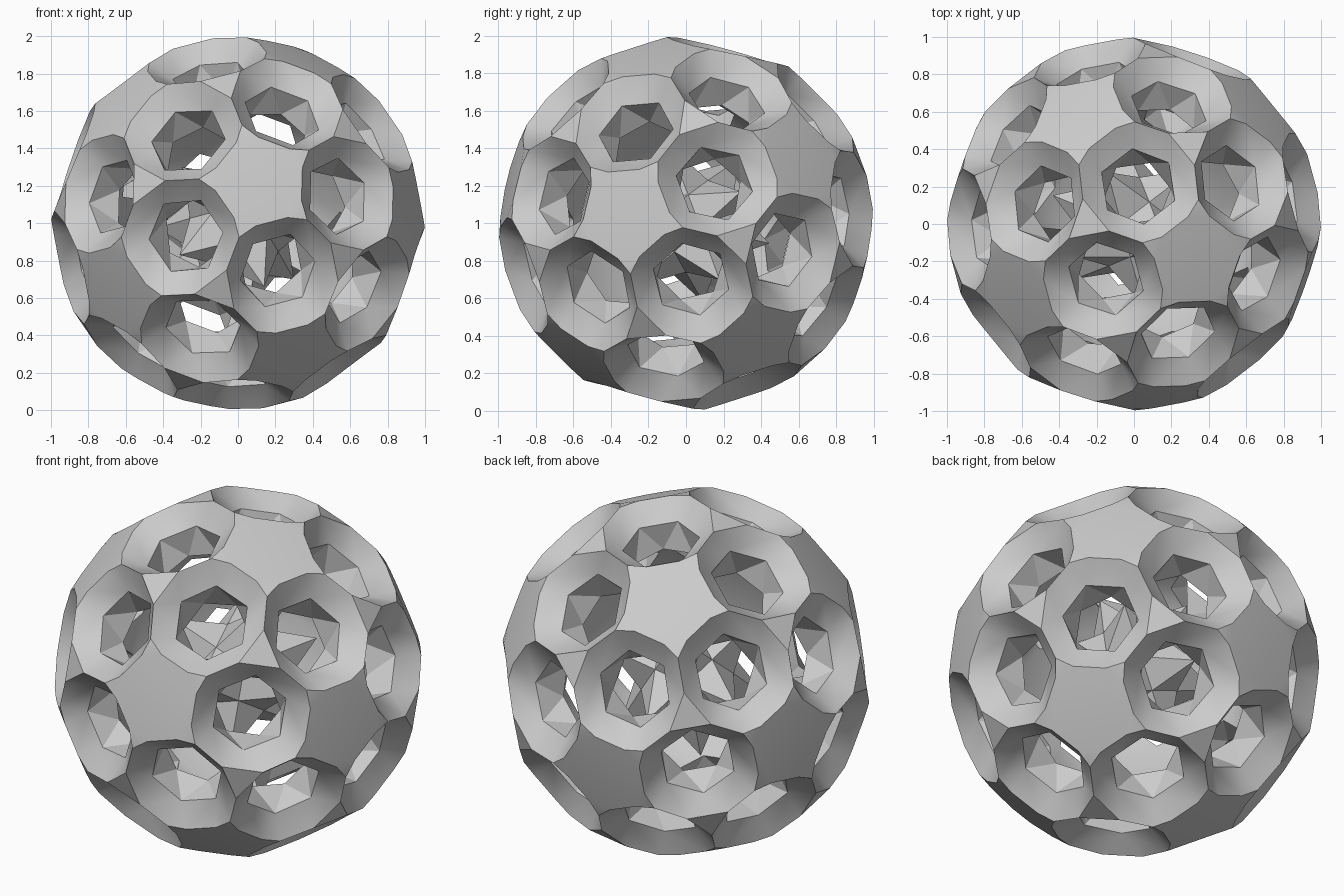
import bpy, bmesh, math
from mathutils import Vector, Matrix

cube = bpy.data.objects.get("Cube")
if cube:
    bpy.data.objects.remove(cube, do_unlink=True)

# Icosahedral axes, turned so that three neighbours meet the wanted directions
PHI = (1 + 5 ** 0.5) / 2
canon = Matrix(((0, 1, PHI), (PHI, 0, 1), (1, PHI, 0))).transposed()
wanted = Matrix(((0.13, -0.957, 0.25), (0.93, -0.34, 0.065), (0.35, -0.22, 0.91))).transposed()
turn = wanted @ canon.inverted()
for _ in range(20):
    turn = (turn + turn.inverted().transposed()) * 0.5
axes = []
for a in (-1, 1):
    for b in (-PHI, PHI):
        for v in ((0, a, b), (a, b, 0), (b, 0, a)):
            axes.append((turn @ Vector(v)).normalized())

TIP_D, TIP_R = 0.945, 0.325
VALLEY_D, VALLEY_R, VALLEY_W = 0.96, 0.228, 0.09
CORNER_D, CORNER_R = 0.99, 0.13
MOUTH_D, MOUTH_R = 0.85, 0.21
INNER_D, INNER_R = 0.69, 0.18
CORE_TIP, CORE_BASE = 0.46, 0.27

bm = bmesh.new()
verts = {}


def vert(p):
    key = tuple(round(c, 3) + 0.0 for c in p)
    if key not in verts:
        verts[key] = bm.verts.new(p)
    return verts[key]


def face(points):
    bm.faces.new([vert(p) for p in points])


def around(axis, points):
    """Points sorted by angle about an axis."""
    u = axis.orthogonal().normalized()
    w = axis.cross(u).normalized()
    return sorted(points, key=lambda p: math.atan2(p.dot(w), p.dot(u)))


def nearest(points, target, count):
    return sorted(points, key=lambda p: (p - target).length)[:count]


def adjacent(a, b):
    return abs(a.dot(b) - 0.447) < 0.1


def flat(v, axis):
    return (v - axis * v.dot(axis)).normalized()


def tip(p, corner):
    return p * TIP_D + flat(corner, p) * TIP_R


def corner_point(p, corner):
    return corner * CORNER_D + flat(p, corner) * CORNER_R


def valley(p, hole, corner):
    side = flat(corner - hole * corner.dot(hole), p)
    return p * VALLEY_D + flat(hole, p) * VALLEY_R + side * VALLEY_W


def ring(hole, u, w, dist, radius, start):
    return [hole * dist + radius * (u * math.cos(t) + w * math.sin(t))
            for t in (math.radians(start + 60 * k) for k in range(6))]


valleys = [[] for _ in axes]
holes = []
corners = []

# Sloping collars and zigzag openings, one for each pair of neighbouring stars
for i, p in enumerate(axes):
    for j in range(i + 1, len(axes)):
        q = axes[j]
        if not adjacent(p, q):
            continue
        hole = (p + q).normalized()
        c1, c2 = [(p + q + r).normalized() for r in axes
                  if adjacent(p, r) and adjacent(q, r)]
        for c in (c1, c2):
            if all((c - d).length > 0.1 for d in corners):
                corners.append(c)
        u, w = flat(c1, hole), flat(p, hole)
        mouth = ring(hole, u, w, MOUTH_D, MOUTH_R, 0)
        inner = ring(hole, u, w, INNER_D, INNER_R, 30)
        for c, m in ((c1, mouth[0]), (c2, mouth[3])):
            face((corner_point(p, c), corner_point(q, c), m))
        for n, s, m in ((i, p, mouth[:4]), (j, q, [mouth[0], mouth[5], mouth[4], mouth[3]])):
            t1, t2 = tip(s, c1), tip(s, c2)
            v1, v2 = valley(s, hole, c1), valley(s, hole, c2)
            face((corner_point(s, c1), t1, m[1], m[0]))
            face((t1, v1, m[1]))
            face((v1, v2, m[2], m[1]))
            face((v2, t2, m[2]))
            face((t2, corner_point(s, c2), m[3], m[2]))
            valleys[n] += [v1, v2]
        for k in range(6):
            face((mouth[k], mouth[(k + 1) % 6], inner[k]))
            face((mouth[k], inner[k], inner[k - 1]))
        holes.append((hole, inner))

# Gently domed outer stars, and inner pentagons with their linking quads
for p, pts in zip(axes, valleys):
    face(around(p, pts))
    for c in corners:
        if p.dot(c) > 0.7:
            face([tip(p, c)] + nearest(pts, tip(p, c), 2))
    near = [h for h in holes if h[0].dot(p) > 0.8]
    face(around(p, [nearest(r, p, 1)[0] for _, r in near]))
    for a in range(5):
        for b in range(a):
            (ha, ra), (hb, rb) = near[a], near[b]
            if ha.dot(hb) > 0.7:
                face([nearest(r, t, 1)[0] for r, t in ((ra, p), (ra, hb), (rb, ha), (rb, p))])

# Outer triangles and inner hexagons at the three-way corners
for c in corners:
    face(around(c, [corner_point(p, c) for p in axes if p.dot(c) > 0.7]))
    face(around(c, [v for h, r in holes if h.dot(c) > 0.9 for v in nearest(r, c, 2)]))

# Grey material shared by both parts
grey = bpy.data.materials.new("light_grey")
grey.use_nodes = True
colour = (0.6, 0.6, 0.6, 1)
grey.diffuse_color = colour
grey.node_tree.nodes["Principled BSDF"].inputs["Base Color"].default_value = colour


def finish(name):
    """Turn the current bmesh into a shaded object standing on the ground."""
    bmesh.ops.recalc_face_normals(bm, faces=bm.faces[:])
    bmesh.ops.translate(bm, verts=bm.verts[:], vec=(0, 0, 1))
    mesh = bpy.data.meshes.new(name)
    bm.to_mesh(mesh)
    bm.free()
    mesh.materials.append(grey)
    obj = bpy.data.objects.new(name, mesh)
    bpy.context.collection.objects.link(obj)
    bpy.ops.object.select_all(action="DESELECT")
    obj.select_set(True)
    bpy.context.view_layer.objects.active = obj
    bpy.ops.object.shade_smooth_by_angle(angle=math.radians(30))


finish("pierced_shell")

# Spiked core hanging in the middle
bm = bmesh.new()
verts = {}
for p in axes:
    base = around(p, [c * CORE_BASE for c in corners if p.dot(c) > 0.7])
    for k in range(5):
        face((p * CORE_TIP, base[k - 1], base[k]))
finish("spiked_core")
